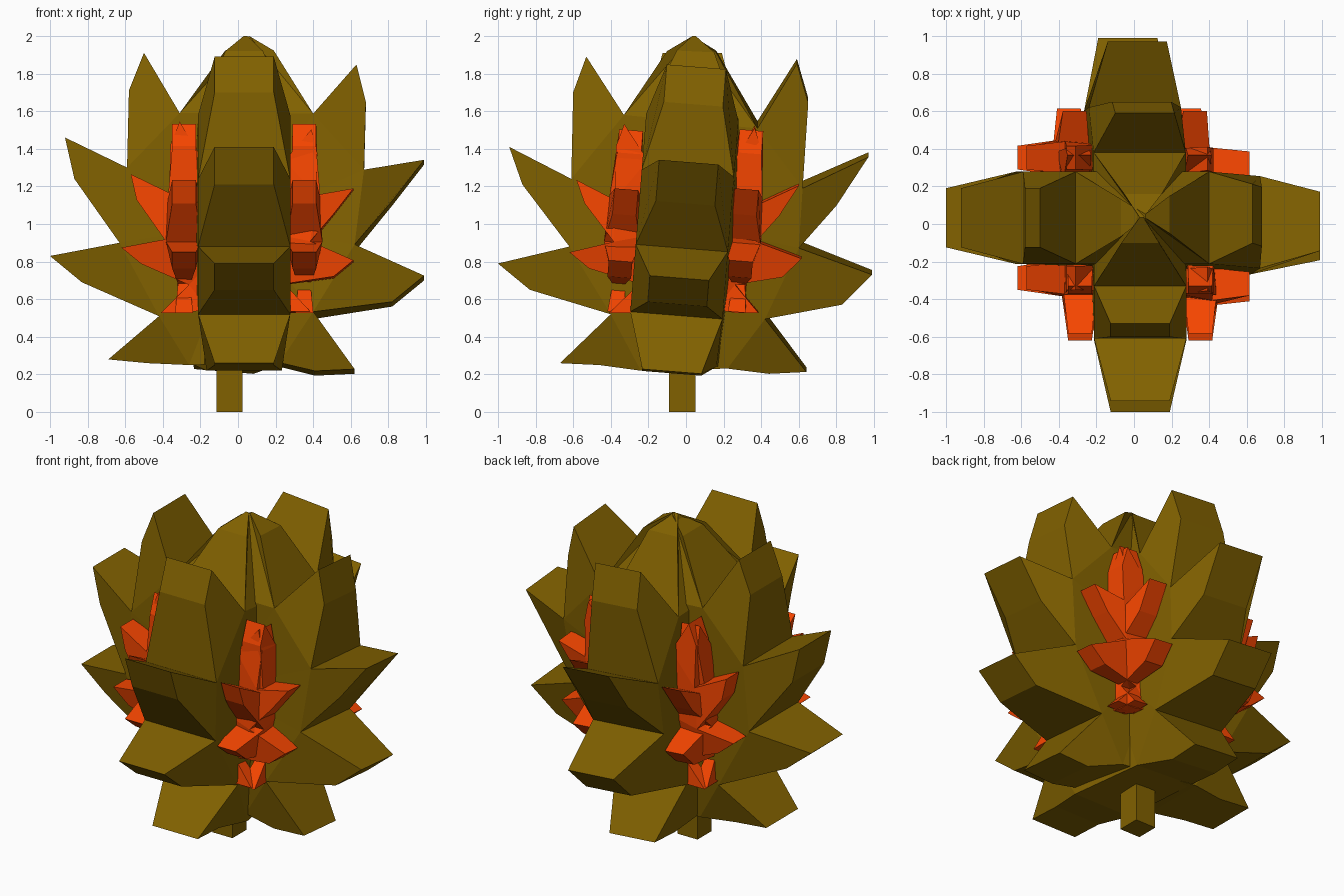
import bpy, bmesh

if "Cube" in bpy.data.objects:
    bpy.data.objects.remove(bpy.data.objects["Cube"])


def material(name, color):
    m = bpy.data.materials.new(name)
    m.diffuse_color = color
    m.use_nodes = True
    m.node_tree.nodes["Principled BSDF"].inputs["Base Color"].default_value = m.diffuse_color
    return m


brown = material("brown", (0.22, 0.12, 0.0, 1))
orange = material("orange", (0.92, 0.06, 0.0, 1))

# Leaf outlines (across, height): notch, two tip corners, notch ... going upwards
SIDE_X = {
    "right": [(.22, .25), (.41, .2), (.62, .21), (.4, .51), (.82, .57), (.99, .71), (.62, .87),
              (.82, 1.11), (.99, 1.33), (.67, 1.27), (.68, 1.64), (.63, 1.84), (.4, 1.57)],
    "left": [(-.26, .25), (-.48, .26), (-.69, .28), (-.42, .51), (-.83, .69), (-1, .83), (-.63, .9),
             (-.87, 1.24), (-.92, 1.46), (-.59, 1.3), (-.58, 1.71), (-.5, 1.91), (-.31, 1.59)],
    "dome": [(.19, 1.92), (.06, 2.0), (-.07, 1.92)]}
SIDE_Y = {
    "right": [(.22, .24), (.44, .21), (.64, .22), (.42, .51), (.83, .58), (.99, .74), (.6, .89),
              (.8, 1.11), (.97, 1.37), (.62, 1.21), (.65, 1.66), (.59, 1.87), (.38, 1.53)],
    "left": [(-.24, .22), (-.46, .25), (-.67, .26), (-.4, .52), (-.83, .65), (-1, .79), (-.62, .88),
             (-.87, 1.21), (-.94, 1.41), (-.61, 1.24), (-.6, 1.7), (-.53, 1.89), (-.33, 1.58)],
    "dome": [(.16, 1.92), (.035, 2.0), (-.1, 1.92)]}
LARGE_T = [.2, .245, .245, .245, .245]   # half thickness at the notches
SMALL_T = [.08, .08, .24, .215, .17]


def leaf(name, outline, axis, mat, notch_t, scale=1.0, lift=0.0, thin=1.0, shift=0.0):
    """Thick leaf slab, fat at the core and notches, thinner at the tips."""
    side_t = [notch_t[i // 3] if i % 3 == 0 else .157 for i in range(13)]
    right, left, dome = outline["right"][:], outline["left"][:], outline["dome"]
    if scale < 1:                                  # small leaves: lower dome, stubby bottom petals
        dome = [(.2, 1.56), (.03, 1.58), (-.14, 1.56)]
        side_t[1] = side_t[2] = .12
        right[:3] = [(.25, .3), (.42, .27), (.62, .27)]
        left[:3] = [(-.25, .3), (-.46, .27), (-.66, .27)]
    pts = right + dome + left[::-1] + [(.03, 1.0)]
    ts = side_t + [.1, .01, .1] + side_t[::-1] + [.26 if scale == 1 else .17]
    n = len(pts) - 1
    bm = bmesh.new()
    layers = []
    for s in (1, -1):
        layer = []
        for (u, z), t in zip(pts, ts):
            w = min(1, max(0, (u + .05) / .4))     # right half leans a little
            u, z = u * scale, z * scale + lift
            off = w * .08 * (z - 1.15) + (1 - w) * .033 + s * t * thin
            z -= .08 * w * off
            off += shift
            layer.append(bm.verts.new((u, off, z) if axis == "x" else (off, u, z)))
        layers.append(layer)
    notches = [0, 3, 6, 9, 12, 16, 19, 22, 25, 28]
    for layer in layers:
        for a, b in zip(notches, notches[1:]):
            if a == 12:                            # domed top lobe
                for tri in ((12, 13, 14), (12, 14, 16), (14, 15, 16)):
                    bm.faces.new([layer[i] for i in tri])
            else:                                  # petal
                bm.faces.new(layer[a:b + 1])
            bm.faces.new((layer[n], layer[a], layer[b]))
        bm.faces.new((layer[n], layer[28], layer[0]))
    f, k = layers
    for i in range(n):
        j = (i + 1) % n
        bm.faces.new((f[i], f[j], k[j], k[i]))
    bmesh.ops.recalc_face_normals(bm, faces=bm.faces)
    me = bpy.data.meshes.new(name)
    bm.to_mesh(me)
    bm.free()
    me.materials.append(mat)
    ob = bpy.data.objects.new(name, me)
    bpy.context.collection.objects.link(ob)


# Two large crossing leaves
leaf("large_leaf_sideways", SIDE_X, "x", brown, LARGE_T)
leaf("large_leaf_lengthways", SIDE_Y, "y", brown, LARGE_T)

# Four small leaves, two parallel to each large one
for label, s in (("near", -1), ("far", 1)):
    leaf("small_leaf_sideways_" + label, SIDE_X, "x", orange, SMALL_T, .62, .36, .4, .32 * s)
    leaf("small_leaf_lengthways_" + label, SIDE_Y, "y", orange, SMALL_T, .62, .36, .4, .32 * s)

# Stem
bpy.ops.mesh.primitive_cube_add(size=1, location=(-.045, -.02, .25))
stem = bpy.context.object
stem.name = "stem"
stem.scale = (.14, .14, .5)
stem.data.materials.append(brown)
